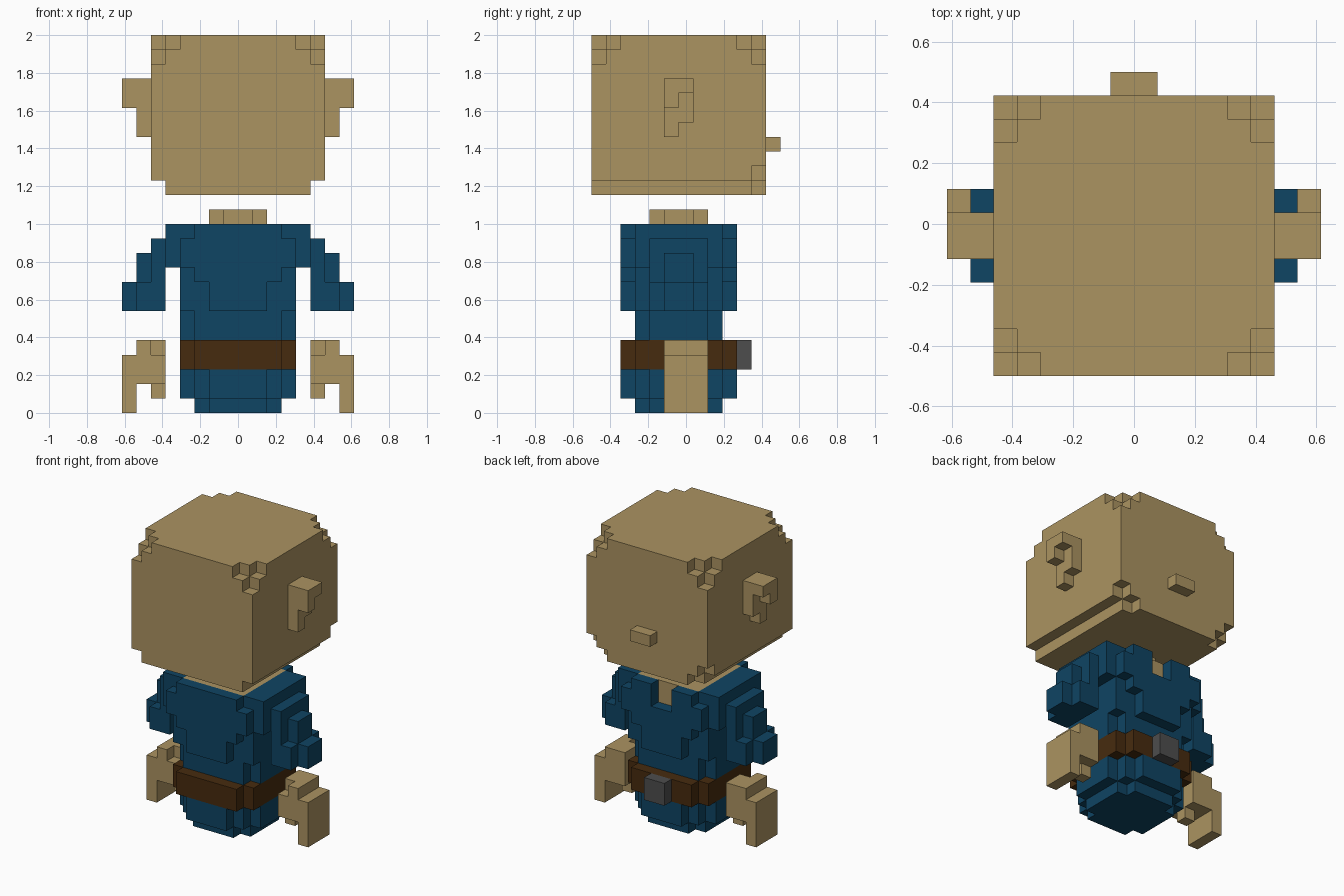
import bpy, bmesh
from itertools import product

if "Cube" in bpy.data.objects:
    bpy.data.objects.remove(bpy.data.objects["Cube"])

V = 1 / 13      # size of one block
Y0 = -0.5       # y of the first block row


def material(name, rgb):
    m = bpy.data.materials.new(name)
    m.use_nodes = True
    m.diffuse_color = (*rgb, 1)
    bsdf = next(n for n in m.node_tree.nodes if n.type == 'BSDF_PRINCIPLED')
    bsdf.inputs["Base Color"].default_value = (*rgb, 1)
    bsdf.inputs["Roughness"].default_value = 0.9
    return m


TAN = material("tan", (0.407, 0.292, 0.120))
BLUE = material("deep blue", (0.0045, 0.058, 0.125))
BROWN = material("dark brown", (0.062, 0.024, 0.0045))
GREY = material("grey", (0.075, 0.075, 0.075))


def cells(*boxes):
    """Block cells of boxes given as x0, x1, y0, y1, z0, z1."""
    out = set()
    for a, b, c, d, e, f in boxes:
        out |= set(product(range(a, b), range(c, d), range(e, f)))
    return out


def both_sides(c):
    return c | {(-1 - x, y, z) for x, y, z in c}


def front_back(c):
    return c | {(x, 11 - y, z) for x, y, z in c}


def build(name, filled, mat):
    """Make a mesh from the exposed faces of the filled cells."""
    bm = bmesh.new()
    for cell in filled:
        for axis, side in product(range(3), (0, 1)):
            near = list(cell)
            near[axis] += 2 * side - 1
            if tuple(near) in filled:
                continue
            u, w = (axis + 1) % 3, (axis + 2) % 3
            corners = []
            for du, dw in ((0, 0), (1, 0), (1, 1), (0, 1)):
                p = list(cell)
                p[axis] += side
                p[u] += du
                p[w] += dw
                corners.append(bm.verts.new((p[0] * V, Y0 + p[1] * V, p[2] * V)))
            bm.faces.new(corners if side else corners[::-1])
    bmesh.ops.remove_doubles(bm, verts=bm.verts, dist=V * 0.01)
    me = bpy.data.meshes.new(name)
    bm.to_mesh(me)
    bm.free()
    me.materials.append(mat)
    ob = bpy.data.objects.new(name, me)
    bpy.context.collection.objects.link(ob)


# Head: big block with stepped top corners and a narrower lowest layer
head = cells((-6, 6, 0, 12, 16, 26), (-5, 5, 0, 12, 15, 16))
corner = cells((5, 6, 0, 1, 24, 26), (4, 5, 0, 1, 25, 26), (5, 6, 1, 2, 25, 26))
head -= both_sides(front_back(corner))
head -= both_sides(cells((5, 6, 11, 12, 16, 17), (4, 5, 11, 12, 15, 16)))
build("head", head, TAN)
build("nose", cells((-1, 1, 12, 13, 18, 19)), TAN)

# Ears: hooked, two blocks deep
ear = cells((6, 8, 5, 7, 22, 23), (6, 8, 5, 6, 21, 22), (6, 7, 6, 7, 21, 22),
            (6, 7, 5, 7, 20, 21), (6, 7, 5, 6, 19, 20))
build("ears", both_sides(ear), TAN)

# Neck and the skin inside the collar
skin = cells((-3, 3, 3, 9, 11, 13))
neck = cells((-2, 2, 5, 7, 13, 14), (-1, 1, 4, 8, 13, 14))
build("neck", skin | neck, TAN)

# Shirt: waist, chest, shoulders and sleeves
shirt = cells((-4, 4, 4, 8, 5, 13), (-3, 3, 3, 9, 5, 13), (-4, 4, 3, 9, 7, 13),
              (-2, 2, 2, 10, 7, 13), (-3, 3, 2, 10, 9, 13), (-4, 4, 2, 10, 10, 12))
sleeve = cells((4, 5, 3, 9, 10, 13), (5, 6, 4, 8, 7, 12), (6, 7, 5, 7, 9, 11),
               (6, 7, 4, 8, 7, 9), (7, 8, 5, 7, 7, 9))
shirt |= both_sides(sleeve)
shirt -= skin | cells((-1, 1, 9, 10, 11, 13))     # collar opening, notched behind
build("shirt", shirt, BLUE)

# Belt with its buckle
build("belt", cells((-4, 4, 3, 9, 3, 5), (-3, 3, 2, 10, 3, 5)), BROWN)
build("buckle", cells((-1, 1, 10, 11, 3, 5)), GREY)

# Lower body, rounded off in steps
build("lower_body", cells((-4, 4, 4, 8, 1, 3), (-3, 3, 3, 9, 1, 3), (-2, 2, 2, 10, 1, 3),
                          (-3, 3, 4, 8, 0, 1), (-2, 2, 3, 9, 0, 1)), BLUE)

# Hands: palm, fingers, thumb and wrist
hand = cells((5, 8, 5, 8, 2, 4), (7, 8, 5, 8, 0, 2), (5, 6, 6, 7, 1, 2),
             (6, 7, 5, 8, 4, 5), (5, 6, 6, 8, 4, 5))
build("left_hand", hand, TAN)
build("right_hand", {(-1 - x, y, z) for x, y, z in hand}, TAN)
